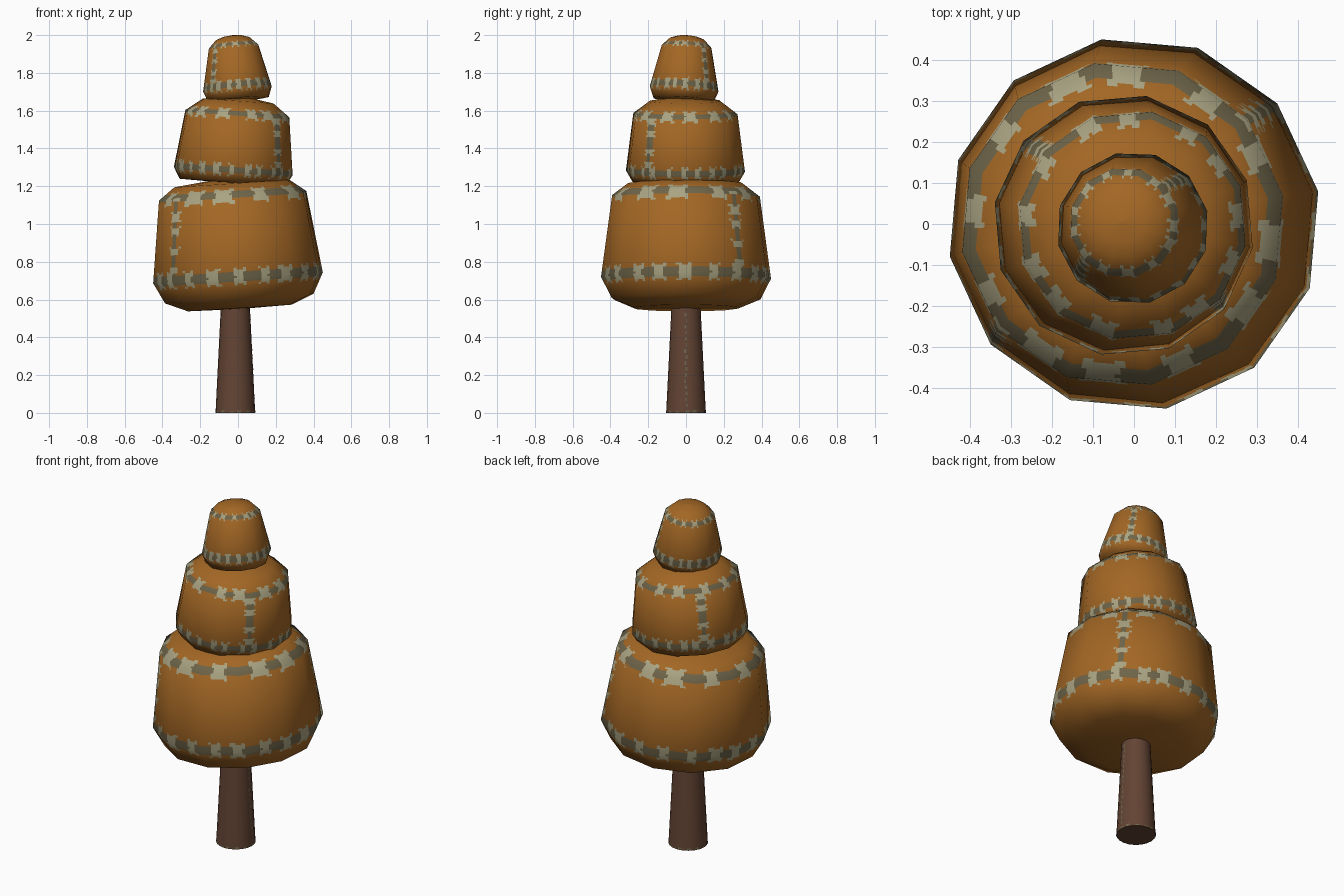
import bpy, bmesh, math, random
from mathutils import Vector

if "Cube" in bpy.data.objects:
    bpy.data.objects.remove(bpy.data.objects["Cube"])

random.seed(4)
TAU = 2 * math.pi


def material(name, rgb):
    m = bpy.data.materials.new(name)
    m.diffuse_color = (*rgb, 1)
    m.use_nodes = True
    m.node_tree.nodes["Principled BSDF"].inputs["Base Color"].default_value = m.diffuse_color
    return m


ORANGE = material("autumn_orange", (0.365, 0.135, 0.018))
LIGHT = material("pale_stitch", (0.40, 0.37, 0.225))
DARK = material("dark_seam", (0.155, 0.128, 0.066))
BARK = material("bark_brown", (0.125, 0.058, 0.034))


def stitch(d, p, hw, table):
    """Colour index for distance d from a seam and stitch count p along it."""
    d = abs(d) / hw
    if d > 1.05:
        return 0
    shift, size = table[int(p) % len(table)]
    q = abs((p % 1 - 0.5) + shift) * 2
    # pinched cross: wider at its ends, taller at its corners
    if q < (0.30 + 0.22 * d) * size and d < 0.72 + 0.55 * q:
        return 1
    return 2 if d < 0.5 else 0


def tier(name, loc, tilt, phase, profile, seams, seam_angle, pitch, vert_hw):
    """Twelve-sided foliage tier, finely divided so the seams are coloured faces."""
    sides, sub, step = 12, 14, 0.011
    cols = sides * sub
    pts = [Vector(p) for p in profile]
    # averaged profile normals, so the shading runs smoothly over the edges
    seg_n = []
    for a, b in zip(pts, pts[1:]):
        d = (b - a).normalized()
        seg_n.append(Vector((d.y, -d.x)))
    pt_n = [(seg_n[max(i - 1, 0)] + seg_n[min(i, len(seg_n) - 1)]).normalized()
            for i in range(len(pts))]
    # rows along the profile: point, normal and running length
    rows, corner_s, s = [], [], 0
    for i, (a, b) in enumerate(zip(pts, pts[1:])):
        length = (b - a).length
        corner_s.append(s)
        n = max(2, round(length / step))
        for k in range(n):
            f = k / n
            rows.append((a.lerp(b, f), pt_n[i].lerp(pt_n[i + 1], f), s + f * length))
        s += length
    corner_s.append(s)
    rows.append((pts[-1], pt_n[-1], s))

    verts, normals = [], []
    for p, n, _ in rows:
        for j in range(cols):
            k, f = j // sub, (j % sub) / sub
            a0, a1 = phase + TAU * k / sides, phase + TAU * (k + 1) / sides
            x = math.cos(a0) * (1 - f) + math.cos(a1) * f
            y = math.sin(a0) * (1 - f) + math.sin(a1) * f
            verts.append((p.x * x, p.x * y, p.y))
            th = phase + TAU * j / cols
            normals.append(Vector((n.x * math.cos(th), n.x * math.sin(th), n.y)).normalized())

    table = [(random.uniform(-0.13, 0.13), random.uniform(0.85, 1.3)) for _ in range(31)]
    s_low = corner_s[seams[0][0]] + seams[0][1]
    s_high = corner_s[seams[1][0]] + seams[1][1]
    faces, mats = [], []
    for i in range(len(rows) - 1):
        sm = (rows[i][2] + rows[i + 1][2]) / 2
        r = (rows[i][0].x + rows[i + 1][0].x) / 2
        for j in range(cols):
            j2 = (j + 1) % cols
            faces.append((i * cols + j, i * cols + j2, (i + 1) * cols + j2, (i + 1) * cols + j))
            u = (j + 0.5) / cols
            found = []
            # two rings around the tier
            for (_, _, count, hw), s0 in zip(seams, (s_low, s_high)):
                found.append(stitch(sm - s0, u * count, hw, table))
            # two opposite upright seams
            if s_low < sm < s_high:
                da = (phase + TAU * u - seam_angle + math.pi / 2) % math.pi - math.pi / 2
                found.append(stitch(da * r, (sm - s_low) / pitch, vert_hw, table))
            mats.append(1 if 1 in found else max(found))
    # end caps
    last = (len(rows) - 1) * cols
    faces += [tuple(reversed(range(cols))), tuple(range(last, last + cols))]
    mats += [0, 0]

    me = bpy.data.meshes.new(name)
    me.from_pydata(verts, [], faces)
    for m in (ORANGE, LIGHT, DARK):
        me.materials.append(m)
    me.polygons.foreach_set("material_index", mats)
    me.polygons.foreach_set("use_smooth", [True] * len(faces))
    me.update()
    me.normals_split_custom_set_from_vertices(normals)
    ob = bpy.data.objects.new(name, me)
    ob.location = loc
    ob.rotation_euler = tilt
    bpy.context.collection.objects.link(ob)


# foliage tiers; seams are (profile corner, offset, stitches, half width)
tier("lower_foliage", (0, 0, 0.715), (0, -0.065, 0), math.radians(10),
     [(0.02, -0.165), (0.28, -0.16), (0.40, -0.11), (0.457, 0), (0.397, 0.435),
      (0.31, 0.50), (0.05, 0.53)],
     [(3, 0.005, 20, 0.052), (4, 0.012, 12, 0.055)], math.radians(40), 0.10, 0.042)
tier("middle_foliage", (-0.025, -0.003, 1.28), (0, 0.07, 0), math.radians(20),
     [(0.02, -0.065), (0.285, -0.06), (0.32, 0), (0.28, 0.305), (0.19, 0.372),
      (0.05, 0.395)],
     [(2, 0.005, 24, 0.04), (3, 0.008, 13, 0.04)], math.radians(-40), 0.08, 0.034)
tier("top_foliage", (-0.003, -0.01, 1.715), (-0.06, -0.09, 0), math.radians(13),
     [(0.02, -0.063), (0.165, -0.056), (0.187, 0), (0.135, 0.225), (0.092, 0.267),
      (0.05, 0.281), (0.004, 0.286)],
     [(2, 0.014, 20, 0.034), (3, 0.012, 13, 0.02)], math.radians(43), 0.055, 0.022)

# trunk
bpy.ops.mesh.primitive_cone_add(vertices=20, radius1=0.105, radius2=0.073, depth=0.64,
                                location=(-0.014, 0, 0.32))
trunk = bpy.context.object
trunk.name = "trunk"
trunk.data.materials.append(BARK)
bpy.ops.object.shade_smooth_by_angle(angle=math.radians(40))

# thin pale flecks up one side of the trunk and round its foot
bm = bmesh.new()


def fleck(angle, z, width, height):
    quad = []
    for da, dz in ((-1, 0), (1, 0), (1, 1), (-1, 1)):
        zz = z + dz * height
        r = 0.1065 - 0.05 * zz
        a = angle + da * width / (2 * r)
        quad.append(bm.verts.new((r * math.cos(a) - 0.014, r * math.sin(a), zz)))
    bm.faces.new(quad)


for i in range(16):
    fleck(random.uniform(-0.04, 0.04), 0.03 + i * 0.032, random.uniform(0.006, 0.014), 0.02)
for i in range(14):
    fleck(TAU * i / 14 + random.uniform(-0.1, 0.1), 0.002, 0.022, random.uniform(0.006, 0.014))
me = bpy.data.meshes.new("trunk_flecks")
bm.to_mesh(me)
bm.free()
me.materials.append(DARK)
bpy.context.collection.objects.link(bpy.data.objects.new("trunk_flecks", me))
